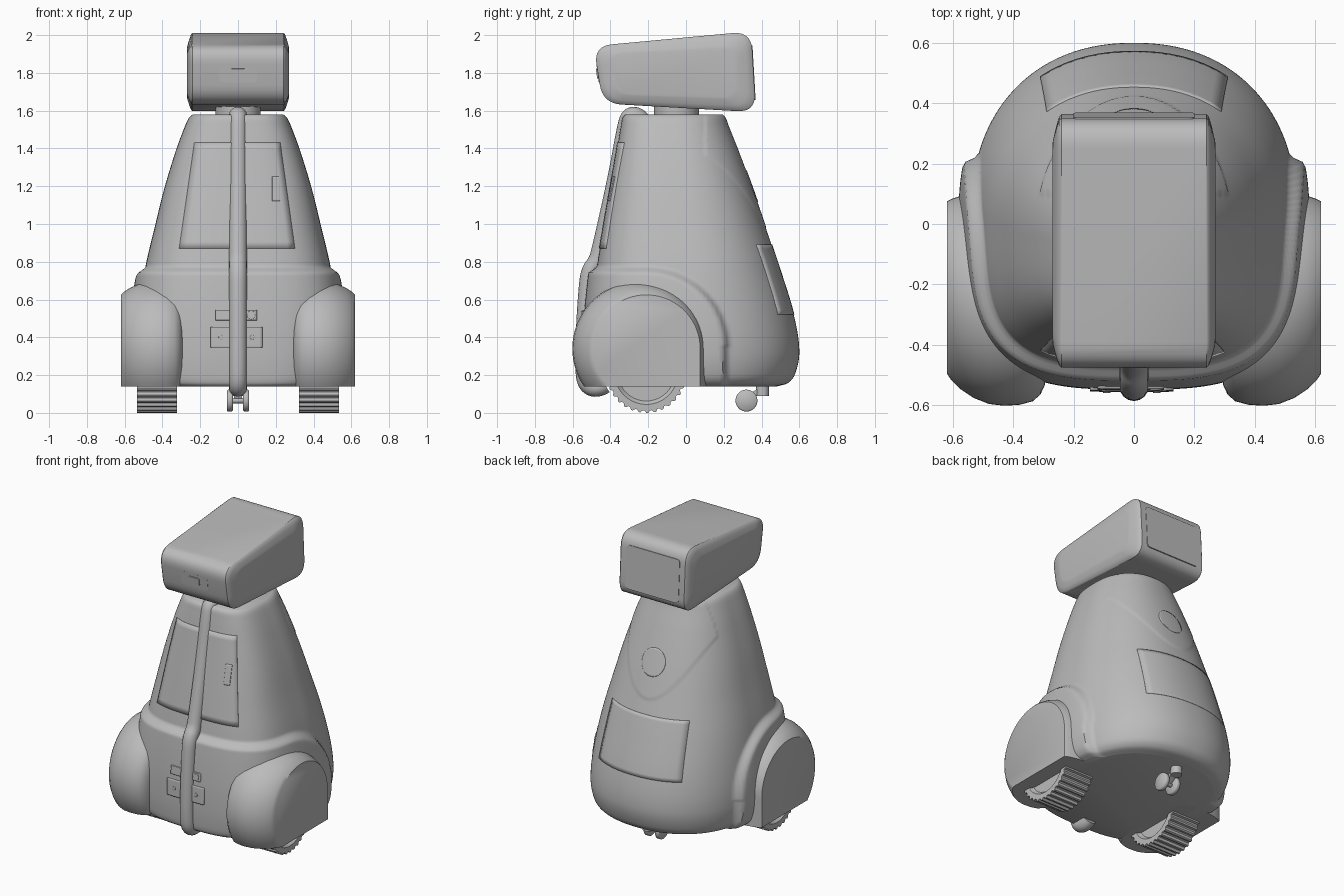
import bpy, bmesh, math
from math import sin, cos, pi, hypot
from mathutils import Vector

if "Cube" in bpy.data.objects:
    bpy.data.objects.remove(bpy.data.objects["Cube"])

grey = bpy.data.materials.new("matte_grey")
grey.use_nodes = True
grey.diffuse_color = (0.5, 0.5, 0.5, 1)
grey.node_tree.nodes["Principled BSDF"].inputs["Base Color"].default_value = (0.5, 0.5, 0.5, 1)


def finish(name, bm, angle=35):
    bmesh.ops.recalc_face_normals(bm, faces=bm.faces[:])
    me = bpy.data.meshes.new(name)
    bm.to_mesh(me)
    bm.free()
    ob = bpy.data.objects.new(name, me)
    bpy.context.collection.objects.link(ob)
    me.materials.append(grey)
    bpy.ops.object.select_all(action='DESELECT')
    ob.select_set(True)
    bpy.context.view_layer.objects.active = ob
    bpy.ops.object.shade_smooth_by_angle(angle=math.radians(angle))
    return ob


def loft(rings):
    """Skin a list of closed rings and cap both ends."""
    bm = bmesh.new()
    rows = [[bm.verts.new(p) for p in r] for r in rings]
    n = len(rows[0])
    for a, b in zip(rows, rows[1:]):
        for i in range(n):
            j = (i + 1) % n
            bm.faces.new((a[i], a[j], b[j], b[i]))
    bm.faces.new(rows[0])
    bm.faces.new(rows[-1])
    return bm


def disc_x(name, x0, x1, r, y, z, n=40):
    """Cylinder lying along x."""
    ring = lambda x, k: [(x, y + k * cos(2 * pi * i / n), z + k * sin(2 * pi * i / n)) for i in range(n)]
    e = 0.006
    return finish(name, loft([ring(x0, r - e), ring(x0 + e, r), ring(x1 - e, r), ring(x1, r - e)]), 50)


def box(name, centre, size, tilt=0.0, bevel=0.01):
    bpy.ops.mesh.primitive_cube_add(size=1, location=centre, rotation=(tilt, 0, 0))
    ob = bpy.context.object
    ob.name = name
    ob.scale = size
    bpy.ops.object.transform_apply(location=False, rotation=False, scale=True)
    ob.data.materials.append(grey)
    if bevel:
        bm = bmesh.new()
        bm.from_mesh(ob.data)
        along_y = [e for e in bm.edges if abs(e.verts[0].co.y - e.verts[1].co.y) > size[1] / 2]
        bmesh.ops.bevel(bm, geom=along_y, offset=bevel, segments=4, affect='EDGES', profile=0.5)
        bm.to_mesh(ob.data)
        bm.free()
    return ob


# Body sections: height, half width, front y, back y
SECTIONS = [(0.14, 0.45, -0.48, 0.48), (0.155, 0.49, -0.495, 0.535), (0.2, 0.52, -0.503, 0.575),
            (0.32, 0.538, -0.507, 0.6), (0.5, 0.53, -0.5, 0.575), (0.75, 0.495, -0.475, 0.5),
            (1.0, 0.437, -0.435, 0.415), (1.2, 0.387, -0.4, 0.345), (1.4, 0.325, -0.365, 0.27),
            (1.52, 0.28, -0.345, 0.222), (1.565, 0.258, -0.335, 0.205), (1.58, 0.24, -0.32, 0.19)]


def section(z):
    """Smoothly interpolated half width, front and back at a height."""
    S = SECTIONS
    i = max(k for k in range(len(S) - 1) if S[k][0] <= z + 1e-6)
    h = S[i + 1][0] - S[i][0]
    t = (z - S[i][0]) / h

    def slope(k, c):
        a, b = S[max(k - 1, 0)], S[min(k + 1, len(S) - 1)]
        return (b[c] - a[c]) / (b[0] - a[0])
    out = []
    for c in (1, 2, 3):
        p, q, m, w = S[i][c], S[i + 1][c], slope(i, c) * h, slope(i + 1, c) * h
        out.append(p + m * t + (3 * (q - p) - 2 * m - w) * t * t + (2 * (p - q) + m + w) * t ** 3)
    return out


FRONT_POW, BACK_POW = 3.3, 2.2


def centre_y(z):
    return 0.06 - 0.12 * (z - 0.14) / 1.44


def step(t):
    t = min(1, max(0, t))
    return t * t * (3 - 2 * t)


def swell(x, y, z):
    """Extra thickness of the lower front shell and of the rear upper collar."""
    if z < 0.35:
        d = y - 0.225
    elif y < -0.2:
        d = z - 0.78
    else:
        d = hypot(y + 0.2, z - 0.35) - 0.43
    collar = 0.004 * step((z - 0.97 - 4 * x * x) / 0.02) if y > 0.1 else 0
    return 0.042 * step(-d / 0.045) + collar


# Main body
rings = []
N, LEVELS = 176, 140
heights = [0.14 + 0.06 * (k / 10) ** 2 for k in range(10)]
heights += [0.2 + 1.38 * k / LEVELS for k in range(LEVELS + 1)]
for z in heights:
    w, yf, yb = section(min(z, 1.58))
    cy = centre_y(z)
    ring = []
    for i in range(N):
        c, s = cos(2 * pi * i / N), sin(2 * pi * i / N)
        p, b = (BACK_POW, yb - cy) if s > 0 else (FRONT_POW, cy - yf)
        r = (abs(c / w) ** p + abs(s / b) ** p) ** (-1 / p)
        r += swell(r * c, cy + r * s, z)
        ring.append((r * c, cy + r * s, z))
    rings.append(ring)
finish("body", loft(rings), 45)


def patch(name, shape, back=False, thick=0.009, n=16):
    """Thin plate that follows the body; shape maps -1..1 squares to x, z."""
    bm = bmesh.new()
    grid = []
    for i in range(n + 1):
        row = []
        for j in range(n + 1):
            x, z = shape(2 * i / n - 1, 2 * j / n - 1)
            w, yf, yb = section(z)
            cy = centre_y(z)
            p, b = (BACK_POW, yb - cy) if back else (FRONT_POW, yf - cy)
            y = cy + b * (1 - abs(x / w) ** p) ** (1 / p)
            y += swell(x, y, z) * (1 if back else -1)
            row.append(bm.verts.new((x, y, z)))
        grid.append(row)
    for i in range(n):
        for j in range(n):
            bm.faces.new((grid[i][j], grid[i + 1][j], grid[i + 1][j + 1], grid[i][j + 1]))
    ob = finish(name, bm)
    mod = ob.modifiers.new("thickness", 'SOLIDIFY')
    mod.thickness, mod.offset = thick, 0
    return ob


def rect(x0, x1, z0, z1, taper=1.0):
    def shape(u, v):
        k = 1 + (taper - 1) * (v + 1) / 2
        return k * ((x0 + x1) / 2 + u * (x1 - x0) / 2), (z0 + z1) / 2 + v * (z1 - z0) / 2
    return shape


def disc(x, z, r):
    return lambda u, v: (x + r * u * math.sqrt(1 - v * v / 2), z + r * v * math.sqrt(1 - u * u / 2))


# Panels on the body
patch("front_door", rect(-0.31, 0.3, 0.87, 1.43, 0.74))
patch("door_latch", rect(0.18, 0.22, 1.12, 1.25), thick=0.02)
patch("rear_panel", rect(-0.31, 0.31, 0.52, 0.89, 0.93), True, 0.007)
patch("rear_badge", disc(0, 1.2, 0.085), True, 0.007)
patch("upper_socket_plate", rect(-0.12, 0.1, 0.49, 0.545), thick=0.016)
patch("socket_button", disc(0.07, 0.517, 0.022), thick=0.026)
patch("lower_socket_plate", rect(-0.145, 0.13, 0.345, 0.455), thick=0.016)
for x in (-0.09, 0.075):
    patch("socket_screw", disc(x, 0.4, 0.012), thick=0.026, n=8)

# Central front tube
path = [(-0.22, 1.53), (-0.25, 1.57), (-0.30, 1.575), (-0.32, 1.5), (-0.365, 1.25), (-0.452, 0.86),
        (-0.47, 0.8), (-0.51, 0.75), (-0.522, 0.65), (-0.535, 0.45), (-0.54, 0.25), (-0.53, 0.15),
        (-0.47, 0.125), (-0.43, 0.15)]
cu = bpy.data.curves.new("front_tube", 'CURVE')
cu.dimensions = '3D'
sp = cu.splines.new('NURBS')
sp.points.add(len(path) - 1)
for pt, (y, z) in zip(sp.points, path):
    pt.co = (0, y, z, 1)
sp.use_endpoint_u, sp.order_u, sp.resolution_u = True, 3, 8
cu.bevel_depth, cu.bevel_resolution, cu.use_fill_caps = 0.048, 6, True
cu.materials.append(grey)
bpy.context.collection.objects.link(bpy.data.objects.new("front_tube", cu))

# Wheel covers and drive wheels
COVER = [(0.28, 0.2), (0.296, 0.29), (0.31, 0.32), (0.335, 0.342), (0.38, 0.354), (0.43, 0.357), (0.48, 0.353),
         (0.53, 0.34), (0.575, 0.32), (0.605, 0.3), (0.62, 0.285)]
WHEEL = [(0.345, 0.15), (0.322, 0.168), (0.322, 0.213), (0.535, 0.213), (0.535, 0.168), (0.515, 0.15)]
for side, label in ((1, "left"), (-1, "right")):
    rings = []
    for x, r in COVER:
        cy = -0.245 + (0.035 * (0.357 - r) / 0.072 if x > 0.43 else 0)
        ring = []
        for i in range(72):
            c, s = cos(2 * pi * i / 72), sin(2 * pi * i / 72)
            # the rear lower quarter drops straight down
            ring.append((side * x, cy + r * (1 if c > 0.01 and s < 0 else c), 0.34 + r * s))
        rings.append(ring)
    bm = loft(rings)
    bmesh.ops.bisect_plane(bm, geom=bm.verts[:] + bm.edges[:] + bm.faces[:], plane_co=(0, 0, 0.14),
                           plane_no=(0, 0, -1), clear_outer=True)
    bmesh.ops.holes_fill(bm, edges=[e for e in bm.edges if e.is_boundary], sides=0)
    finish(label + "_wheel_cover", bm, 38)

    teeth = 32
    rings = []
    for x, r in WHEEL:
        rr = [r - (0.012 if r > 0.2 and i % 4 > 1 else 0) for i in range(teeth * 4)]
        rings.append([(side * x, -0.21 + k * cos(2 * pi * i / len(rr)), 0.213 + k * sin(2 * pi * i / len(rr)))
                      for i, k in enumerate(rr)])
    finish(label + "_wheel", loft(rings), 25)

# Rear caster
for side in (1, -1):
    disc_x("caster_wheel", side * 0.043 - 0.016, side * 0.043 + 0.016, 0.058, 0.32, 0.065)
disc_x("caster_axle", -0.05, 0.05, 0.014, 0.32, 0.065, 16)
box("caster_arm", (0, 0.36, 0.1), (0.04, 0.11, 0.025), 0.6, 0)
bpy.ops.mesh.primitive_cylinder_add(vertices=32, radius=0.035, depth=0.06, location=(0, 0.405, 0.12))
bpy.context.object.name = "caster_stem"
bpy.context.object.data.materials.append(grey)

# Neck
bpy.ops.mesh.primitive_cylinder_add(vertices=64, radius=0.12, depth=0.1, location=(0, -0.05, 1.6))
bpy.context.object.name = "neck"
bpy.context.object.data.materials.append(grey)
bpy.ops.object.shade_smooth_by_angle()


def rounded(corners, radius, n=9):
    """Rounded outline through quadratic corner curves."""
    pts = []
    for i, c in enumerate(corners):
        p, q, c = Vector(corners[i - 1]), Vector(corners[(i + 1) % len(corners)]), Vector(c)
        a, b = c + (p - c).normalized() * radius, c + (q - c).normalized() * radius
        for k in range(n):
            t = k / (n - 1)
            pts.append(a * (1 - t) ** 2 + c * (2 * t * (1 - t)) + b * t * t)
    return pts


# Head: wedge outline with raised side cheeks
rim = rounded([(-0.49, 1.942), (0.345, 2.02), (0.37, 1.592), (-0.44, 1.638)], 0.1)
cheek = rounded([(-0.40, 1.9), (0.27, 1.935), (0.255, 1.67), (-0.365, 1.69)], 0.07)
LAYERS = [(0.27, 1.0), (0.268, 0.85), (0.258, 0.4), (0.248, 0.08), (0.24, 0.0)]
layers = [(-x, t) for x, t in LAYERS] + [(x, t) for x, t in reversed(LAYERS)]
head = loft([[(x, *a.lerp(b, t)) for a, b in zip(rim, cheek)] for x, t in layers])
finish("head", head, 32)

# Head details
box("camera_plate", (0, -0.461, 1.798), (0.2, 0.014, 0.095), 0.13, 0.018)
box("camera_lens", (0, -0.466, 1.797), (0.08, 0.016, 0.052), 0.13, 0.01)
box("head_back_panel", (0, 0.3545, 1.8), (0.4, 0.012, 0.29), 0.058, 0.02)
